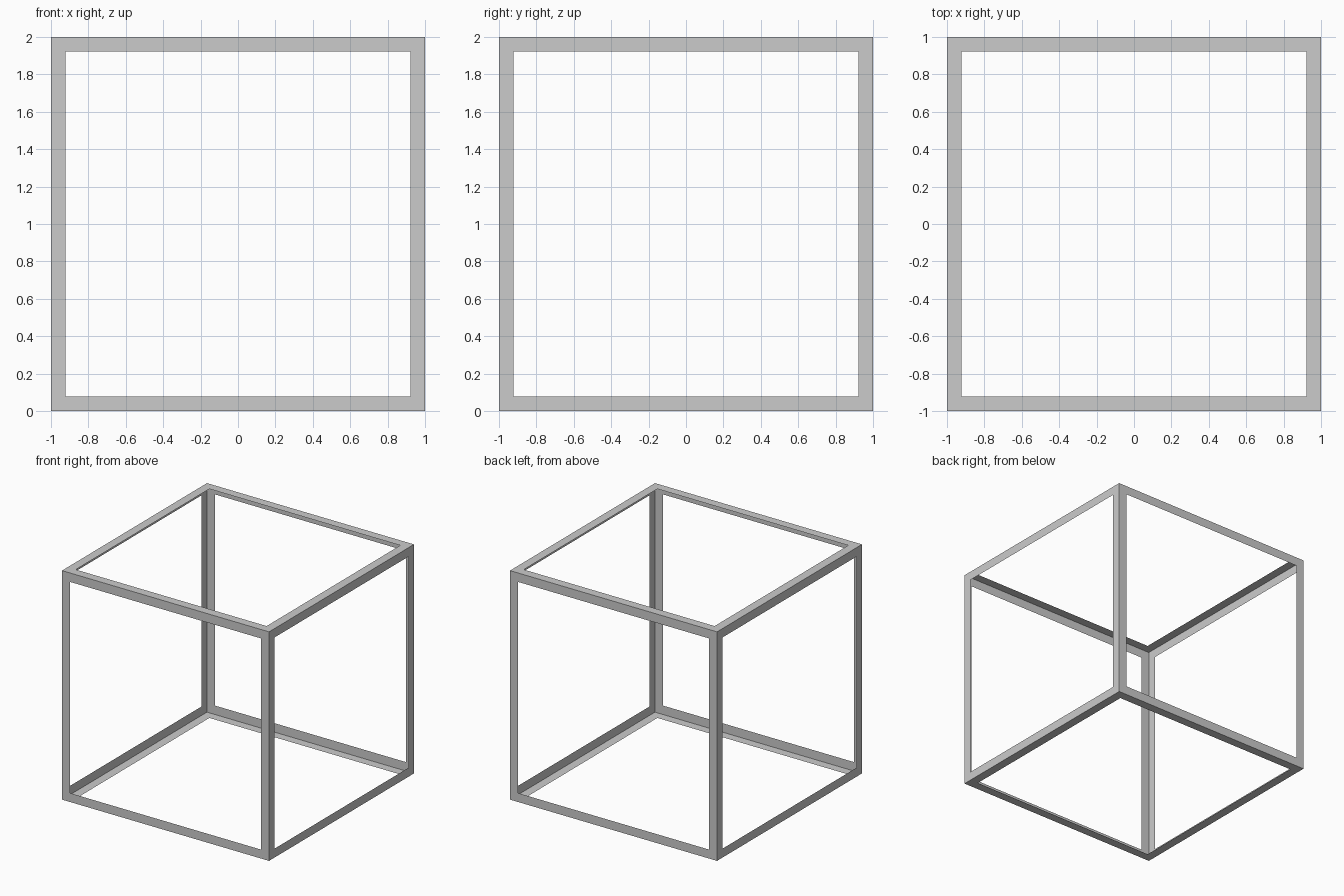
import bpy, bmesh
from mathutils import Matrix

if "Cube" in bpy.data.objects:
    bpy.data.objects.remove(bpy.data.objects["Cube"])

BORDER = 0.078  # width of the strip left around each side

# Hollow cube shell: every side is a thin square border around an open window
bm = bmesh.new()
bmesh.ops.create_cube(bm, size=2.0, matrix=Matrix.Translation((0, 0, 1)))
windows = list(bm.faces)
bmesh.ops.inset_individual(bm, faces=windows, thickness=BORDER, use_even_offset=True)
bmesh.ops.delete(bm, geom=windows, context='FACES')

mesh = bpy.data.meshes.new("cube_frame")
bm.to_mesh(mesh)
bm.free()
frame = bpy.data.objects.new("cube_frame", mesh)
bpy.context.collection.objects.link(frame)
